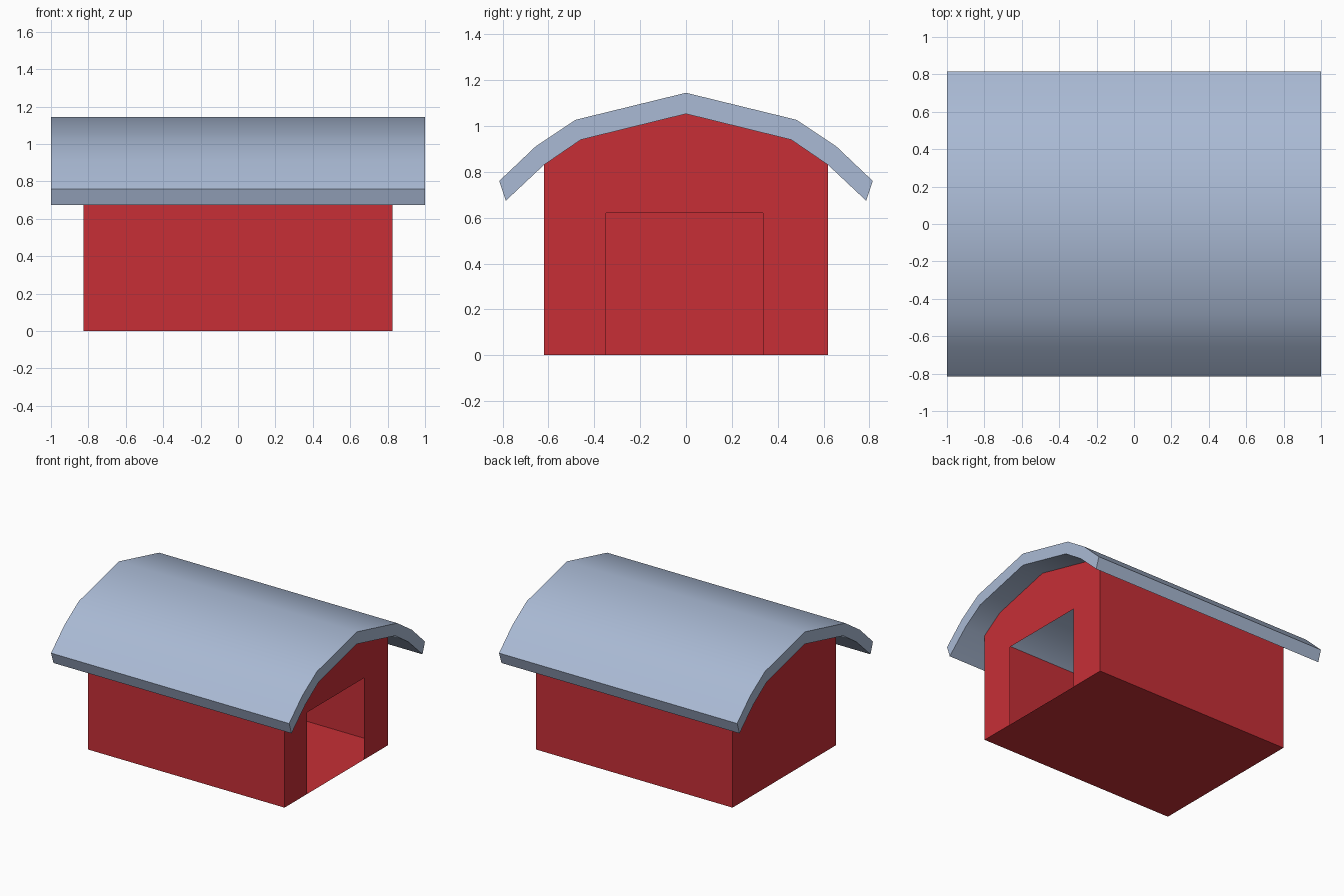
import bpy, bmesh

if "Cube" in bpy.data.objects:
    bpy.data.objects.remove(bpy.data.objects["Cube"])

def material(name, rgb):
    m = bpy.data.materials.new(name)
    m.diffuse_color = (*rgb, 1)
    m.use_nodes = True
    m.node_tree.nodes["Principled BSDF"].inputs["Base Color"].default_value = m.diffuse_color
    return m

def make_object(name, bm, mat):
    mesh = bpy.data.meshes.new(name)
    bm.to_mesh(mesh)
    bm.free()
    mesh.materials.append(mat)
    obj = bpy.data.objects.new(name, mesh)
    bpy.context.collection.objects.link(obj)
    return obj

def mirrored(half):
    """Half profile from the ridge (y = 0) to the eave -> full profile, +y to -y."""
    return half[::-1] + [(-y, z) for y, z in half[1:]]

red = material("barn red", (0.57, 0.028, 0.037))
blue_grey = material("roof blue grey", (0.40, 0.49, 0.66))

ROOF_X, WALL_X, WALL_Y = 1.0, 0.825, 0.62
outer = mirrored([(0, 1.145), (0.482, 1.027), (0.657, 0.91), (0.815, 0.76)])
inner = mirrored([(0, 1.053), (0.459, 0.94), (0.62, 0.83), (0.786, 0.674)])
gable = inner[1:-1]

# Thin open-topped walls and floor, with a doorway in the +x gable
bm = bmesh.new()
base = [(-WALL_Y, 0), (WALL_Y, 0)]
door = [(-0.35, 0), (-0.35, 0.62), (0.335, 0.62), (0.335, 0)]
back = [bm.verts.new((-WALL_X, y, z)) for y, z in base + gable]
front = [bm.verts.new((WALL_X, y, z)) for y, z in base[:1] + door + base[1:] + gable]
bm.faces.new(front)
bm.faces.new(back[::-1])
bm.faces.new((back[0], front[0], front[6 + len(gable) - 1], back[-1]))   # -y wall
bm.faces.new((front[5], back[1], back[2], front[6]))                     # +y wall
bm.faces.new((back[0], back[1], front[5], front[4], front[1], front[0]))  # floor
make_object("barn_walls", bm, red)

# Curved roof slab: closed cross-section extruded along x
bm = bmesh.new()
section = outer + inner[::-1]
n = len(outer)
left, right = ([bm.verts.new((x, y, z)) for y, z in section] for x in (-ROOF_X, ROOF_X))
for i in range(len(section)):
    j = (i + 1) % len(section)
    f = bm.faces.new((left[i], left[j], right[j], right[i]))
    f.smooth = True
for ring in (left, right):
    for i in range(n - 1):   # end caps as quads between outer and inner line
        bm.faces.new((ring[i], ring[i + 1], ring[-2 - i], ring[-1 - i]))
bmesh.ops.recalc_face_normals(bm, faces=bm.faces)
for e in bm.edges:           # crisp eaves and ends, smooth top and underside
    if e.calc_face_angle(0) > 0.7:
        e.smooth = False
make_object("roof", bm, blue_grey)
